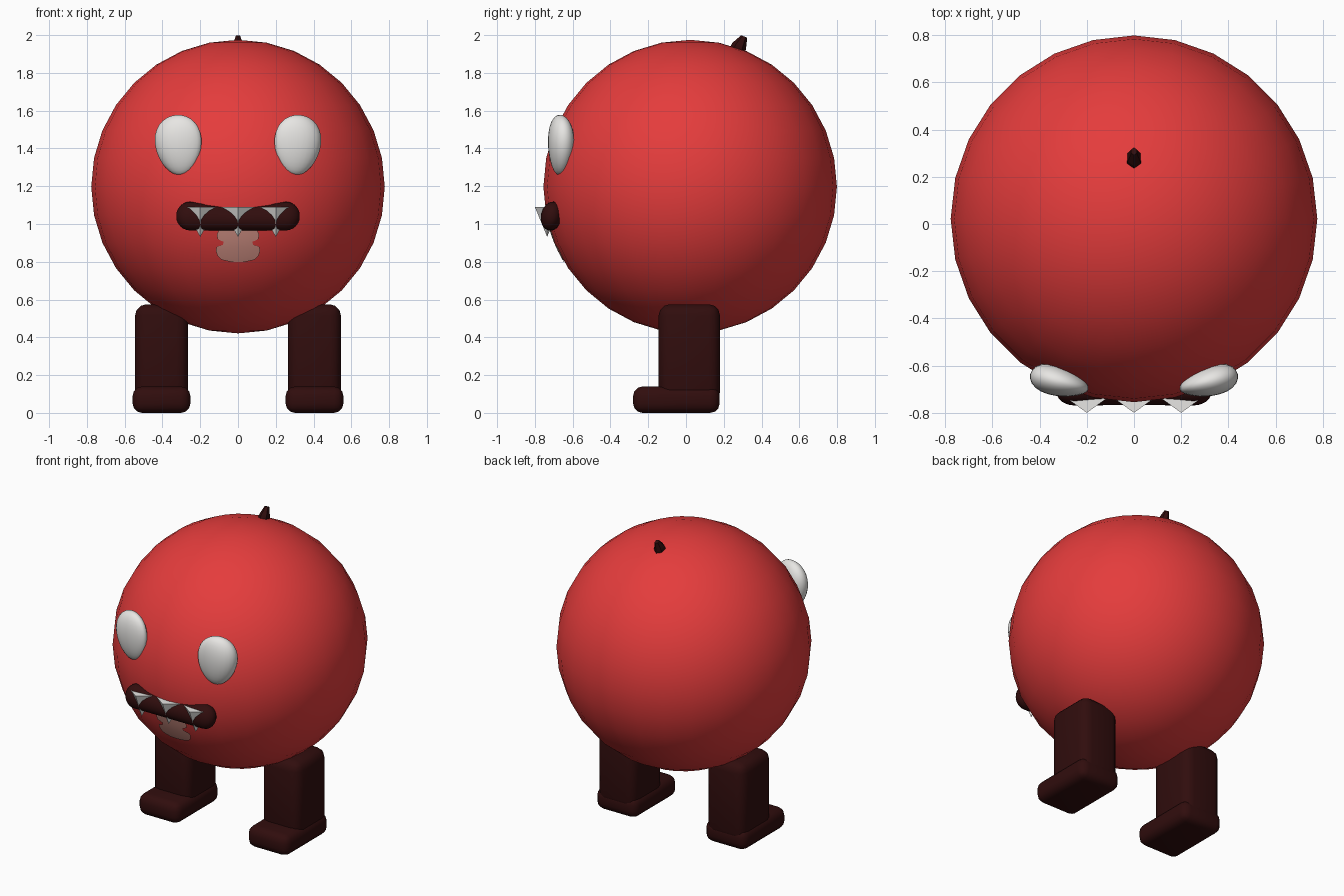
import bpy, bmesh, math
from mathutils import Vector, Matrix

if "Cube" in bpy.data.objects:
    bpy.data.objects.remove(bpy.data.objects["Cube"], do_unlink=True)


def material(name, rgb):
    m = bpy.data.materials.new(name)
    m.use_nodes = True
    m.diffuse_color = (*rgb, 1)
    m.node_tree.nodes["Principled BSDF"].inputs["Base Color"].default_value = (*rgb, 1)
    return m


RED = material("red", (0.78, 0.045, 0.045))
DARK = material("dark maroon", (0.03, 0.004, 0.004))
WHITE = material("off white", (0.8, 0.79, 0.77))
PINK = material("dusty pink", (0.66, 0.29, 0.24))

CENTRE, R = Vector((0, 0.022, 1.198)), 0.777


def finish(bm, name, mat, smooth_angle=None):
    """Turn a bmesh into a named, coloured object."""
    bmesh.ops.recalc_face_normals(bm, faces=bm.faces)
    me = bpy.data.meshes.new(name)
    bm.to_mesh(me)
    bm.free()
    ob = bpy.data.objects.new(name, me)
    bpy.context.collection.objects.link(ob)
    me.materials.append(mat)
    if smooth_angle:
        bpy.ops.object.select_all(action="DESELECT")
        ob.select_set(True)
        bpy.context.view_layer.objects.active = ob
        bpy.ops.object.shade_smooth_by_angle(angle=math.radians(smooth_angle))
    return ob


def rounded_box(name, lo, hi, radius):
    lo, hi = Vector(lo), Vector(hi)
    bm = bmesh.new()
    bmesh.ops.create_cube(bm, size=1)
    for v in bm.verts:
        v.co = (lo + hi) / 2 + v.co * (hi - lo)
    bmesh.ops.bevel(bm, geom=bm.edges[:], offset=radius, segments=3,
                    profile=0.5, affect="EDGES")
    return finish(bm, name, DARK, 35)


# Round body
bm = bmesh.new()
bmesh.ops.create_uvsphere(bm, u_segments=28, v_segments=16, radius=R)
bmesh.ops.translate(bm, verts=bm.verts, vec=CENTRE)
finish(bm, "body", RED, 60)

for side, s in (("left", 1), ("right", -1)):
    # Legs and feet
    x0, x1 = sorted((s * 0.265, s * 0.545))
    rounded_box(side + "_leg", (x0, -0.145, 0.05), (x1, 0.18, 0.575), 0.06)
    rounded_box(side + "_foot", (x0 - 0.013, -0.28, 0), (x1 + 0.013, 0.178, 0.14), 0.05)

    # Egg-shaped eyes, narrower at the bottom and towards the nose
    bm = bmesh.new()
    bmesh.ops.create_uvsphere(bm, u_segments=24, v_segments=16, radius=1)
    turn = Matrix.Rotation(math.radians(15), 4, "Z") @ Matrix.Rotation(math.radians(4), 4, "Y")
    for v in bm.verts:
        x, y, z = v.co
        taper = 1 + 0.15 * z
        p = turn @ Vector((0.126 * x * taper, 0.062 * y * taper * (1 + 0.25 * x), 0.16 * z))
        v.co = (s * (p.x + 0.315), p.y - 0.668, p.z + 1.418)
    finish(bm, side + "_eye", WHITE, 60)

# Wide mouth: a loft with rounded ends, pinched in the middle
bm = bmesh.new()
half, cap, sides = 0.328, 0.075, 16
stations = [-half + cap * (1 - math.cos(math.pi / 2 * i / 6)) for i in range(1, 7)]
stations += [(half - cap) * (i / 5 - 1) for i in range(1, 6)]
stations += [-x for x in stations[-2::-1]]
tilt = Matrix.Rotation(math.radians(-12), 4, "X")
rings = []
for x in stations:
    over = max(0, abs(x) - (half - cap)) / cap
    size = math.sqrt(max(0, 1 - over * over))
    spread = min(1, abs(x) / (half - cap)) ** 2
    height = (0.066 + 0.012 * spread) * size
    ring = []
    for k in range(sides):
        a = math.tau * k / sides
        p = tilt @ Vector((0, 0.056 * size * math.cos(a), height * math.sin(a)))
        ring.append(bm.verts.new((x, p.y - 0.712, p.z + 1.03 + 0.012 * spread)))
    rings.append(ring)
for a, b in zip(rings, rings[1:]):
    for k in range(sides):
        n = (k + 1) % sides
        bm.faces.new((a[k], a[n], b[n], b[k]))
bm.faces.new(rings[0])
bm.faces.new(rings[-1])
finish(bm, "mouth", DARK, 60)

# Three pointed teeth: upside-down four-sided pyramids
for name, x in (("right", -0.2), ("middle", 0), ("left", 0.2)):
    bm = bmesh.new()
    top = [bm.verts.new((x + dx, -0.735 + dy, 1.09))
           for dx, dy in ((0.09, 0), (0, 0.065), (-0.09, 0), (0, -0.065))]
    tip = bm.verts.new((x, -0.735, 0.932))
    bm.faces.new(top)
    for k in range(4):
        bm.faces.new((top[k], top[(k + 1) % 4], tip))
    finish(bm, name + "_tooth", WHITE)

# Thin tongue patch wrapped onto the body below the mouth
bm = bmesh.new()
rows = ((0.97, 0.10), (0.945, 0.112), (0.92, 0.108), (0.905, 0.075), (0.89, 0.08),
        (0.88, 0.112), (0.86, 0.118), (0.83, 0.108), (0.81, 0.085), (0.80, 0.04))
grid = []
for z, w in rows:
    line = []
    for k in range(9):
        x, dz = w * (k / 4 - 1), z - CENTRE.z
        y = CENTRE.y - math.sqrt((R + 0.002) ** 2 - x * x - dz * dz)
        line.append(bm.verts.new((x, y, z)))
    grid.append(line)
for a, b in zip(grid, grid[1:]):
    for k in range(8):
        bm.faces.new((a[k], b[k], b[k + 1], a[k + 1]))
patch = finish(bm, "tongue", PINK, 60)
if patch.data.polygons[0].normal.y > 0:
    patch.data.flip_normals()

# Small blunt horn on the back of the crown
bm = bmesh.new()
rings = []
for y, z, r in ((0.262, 1.89, 0.045), (0.282, 1.945, 0.036), (0.308, 1.993, 0.016)):
    rings.append([bm.verts.new((r * 0.85 * math.sin(math.tau * k / 6),
                                y + r * math.cos(math.tau * k / 6),
                                z - 0.4 * r * math.cos(math.tau * k / 6)))
                  for k in range(6)])
for a, b in zip(rings, rings[1:]):
    for k in range(6):
        n = (k + 1) % 6
        bm.faces.new((a[k], a[n], b[n], b[k]))
bm.faces.new(rings[0])
bm.faces.new(rings[-1])
finish(bm, "horn", DARK)
